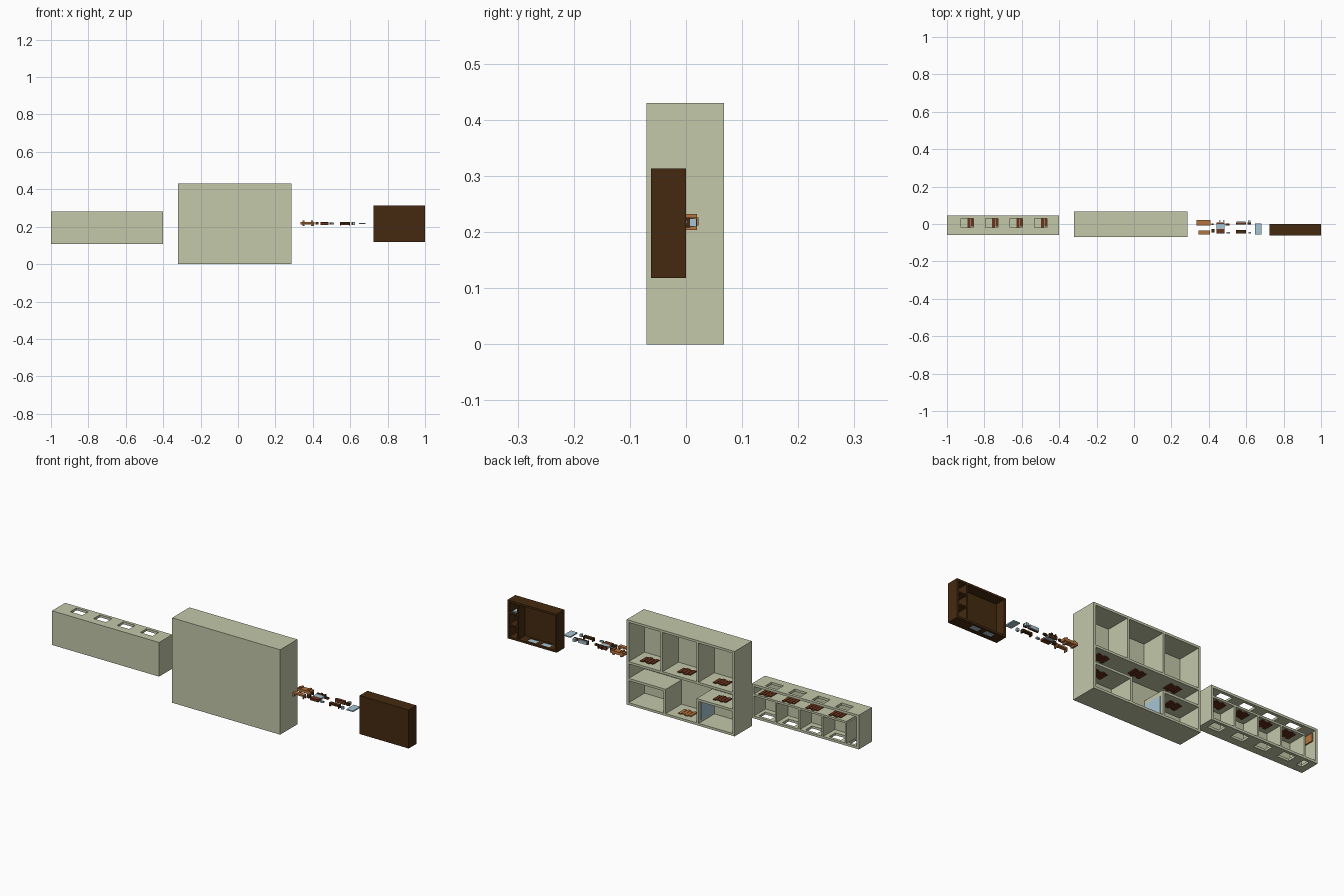
import bpy, bmesh
from mathutils import Vector

if "Cube" in bpy.data.objects:
    bpy.data.objects.remove(bpy.data.objects["Cube"], do_unlink=True)


def material(name, rgb):
    m = bpy.data.materials.new(name)
    m.use_nodes = True
    m.diffuse_color = (*rgb, 1)
    m.node_tree.nodes["Principled BSDF"].inputs["Base Color"].default_value = (*rgb, 1)
    return m


OLIVE = material("pale_olive", (0.55, 0.58, 0.40))
DARK = material("dark_wood", (0.06, 0.023, 0.005))
RED = material("red_wood", (0.145, 0.036, 0.012))
ORANGE = material("orange_wood", (0.47, 0.175, 0.05))
GLASS = material("pale_blue", (0.38, 0.56, 0.66))


def boxes(name, mat, *spans):
    """One object from boxes given as (x0, x1, y0, y1, z0, z1)."""
    bm = bmesh.new()
    for x0, x1, y0, y1, z0, z1 in spans:
        new = bmesh.ops.create_cube(bm, size=1)["verts"]
        mid = Vector((x0 + x1, y0 + y1, z0 + z1)) / 2
        for v in new:
            v.co = Vector((v.co.x * (x1 - x0), v.co.y * (y1 - y0), v.co.z * (z1 - z0))) + mid
    mesh = bpy.data.meshes.new(name)
    bm.to_mesh(mesh)
    bm.free()
    mesh.materials.append(mat)
    obj = bpy.data.objects.new(name, mesh)
    bpy.context.collection.objects.link(obj)
    return obj


def slab(name, mat, x0, x1, y0, y1, z0, z1, holes=(), h0=-0.02, h1=0.03):
    """Level plate with a row of rectangular openings, each (x0, x1)."""
    if not holes:
        return boxes(name, mat, (x0, x1, y0, y1, z0, z1))
    parts = [(x0, x1, y0, h0, z0, z1), (x0, x1, h1, y1, z0, z1)]
    start = x0
    for a, b in sorted(holes):
        parts.append((start, a, h0, h1, z0, z1))
        start = b
    parts.append((start, x1, h0, h1, z0, z1))
    return boxes(name, mat, *parts)


def shell(name, mat, x0, x1, y0, y1, z0, z1, t, top=(), bottom=(), h0=-0.02, h1=0.03):
    """Case that is open at the back."""
    boxes(name + "_front_wall", mat, (x0, x1, y0, y0 + t, z0, z1))
    boxes(name + "_side_walls", mat, (x0, x0 + t, y0 + t, y1, z0 + t, z1 - t),
          (x1 - t, x1, y0 + t, y1, z0 + t, z1 - t))
    slab(name + "_roof", mat, x0, x1, y0 + t, y1, z1 - t, z1, top, h0, h1)
    slab(name + "_base", mat, x0, x1, y0 + t, y1, z0, z0 + t, bottom, h0, h1)


def hatch(name, mat, x, z0, z1, w=0.066, y0=-0.02, y1=0.03):
    """Planked trapdoor with staggered ends."""
    n = 4
    step = w / n
    boxes(name, mat, *[(x - w / 2 + i * step, x - w / 2 + (i + 0.9) * step,
                        y0 + 0.006 * (i % 2), y1 + 0.006 * (i % 2), z0, z1) for i in range(n)])


# Long low block: rooms below, corridor above
T = 0.012
hatch_x = [-0.463 - 0.131 * i for i in range(4)]
shell("low_block", OLIVE, -1, -0.4, -0.06, 0.045, 0.107, 0.28, T,
      [(x - 0.07, x - 0.002) for x in hatch_x],
      [(x - 0.033, x + 0.033) for x in hatch_x] + [(-0.965, -0.935)])
boxes("low_block_middle_floor", OLIVE, (-0.93, -0.4 - T, -0.05, 0.045, 0.22, 0.23))
for i, x in enumerate(hatch_x):
    hatch(f"low_block_hatch_{i + 1}", RED, x, 0.216, 0.234)
    boxes(f"low_block_divider_{i + 1}", OLIVE,
          (x - 0.075, x - 0.066, -0.05, 0.045, 0.107 + T, 0.22))
boxes("low_block_door", ORANGE, (-0.99, -0.982, -0.02, 0.03, 0.222, 0.262))

# Tall block: three upper rooms, side rooms on two floors, open hall
shell("tall_block", OLIVE, -0.32, 0.285, -0.07, 0.068, 0, 0.43, T)
boxes("upper_floor", OLIVE, (-0.31, 0.275, -0.06, 0.068, 0.208, 0.22))
boxes("upper_dividers", OLIVE, *[(x - 0.012, x, -0.06, 0.068, 0.22, 0.42) for x in (0.095, -0.106)])
for i, x in enumerate((0.198, -0.01, -0.21)):
    hatch(f"upper_hatch_{i + 1}", RED, x, 0.204, 0.225, 0.07)
for side, a, b, wall in (("left", 0.066, 0.275, 0.066), ("right", -0.31, -0.107, -0.119)):
    boxes(side + "_middle_floor", OLIVE, (a, b, -0.06, 0.068, 0.123, 0.135))
    boxes(side + "_hall_wall", OLIVE, (wall, wall + T, -0.06, 0.068, T, 0.123))
hatch("right_middle_hatch", RED, -0.21, 0.119, 0.14, 0.07)
hatch("left_middle_hatch", RED, 0.21, 0.119, 0.134, 0.07)
hatch("hall_floor_hatch", ORANGE, -0.015, 0.008, 0.017, 0.07)
boxes("hall_window", GLASS, (-0.122, -0.104, -0.045, 0.05, 0.022, 0.112))

# Dark cabinet with a shelf column and two glazed openings in its base
glazing = [(0.775, 0.825), (0.85, 0.9)]
shell("cabinet", DARK, 0.725, 1, -0.062, 0, 0.118, 0.313, 0.01, (), glazing, -0.042, -0.012)
for i, (a, b) in enumerate(glazing):
    boxes(f"cabinet_glass_{i + 1}", GLASS, (a, b, -0.042, -0.012, 0.12, 0.126))
boxes("cabinet_divider", DARK, (0.938, 0.946, -0.052, 0, 0.128, 0.303))
boxes("cabinet_shelves", DARK, *[(0.946, 0.99, -0.052, 0, z, z + 0.007) for z in (0.185, 0.245)])
boxes("cabinet_shelf_glass", GLASS, (0.955, 0.98, -0.042, -0.012, 0.252, 0.258))


def table(name, mat, x0, x1, y0, y1, z0, z1, top):
    """Flat top on four legs."""
    leg = 0.006
    boxes(name, mat, (x0, x1, y0, y1, z1 - top, z1),
          *[(x, x + leg, y, y + leg, z0, z1 - top)
            for x in (x0, x1 - leg) for y in (y0, y1 - leg)])


# Loose furniture between the block and the cabinet
boxes("large_bench", ORANGE, (0.335, 0.41, -0.007, 0.022, 0.212, 0.226))
boxes("large_bench_ends", ORANGE, (0.345, 0.355, -0.005, 0.02, 0.204, 0.232),
      (0.39, 0.4, -0.005, 0.02, 0.204, 0.232))
table("small_bench", ORANGE, 0.345, 0.405, -0.055, -0.036, 0.205, 0.225, 0.008)
boxes("stools", DARK, (0.415, 0.43, -0.045, -0.026, 0.212, 0.224),
      (0.415, 0.425, -0.005, 0.003, 0.212, 0.224))
boxes("bed_frame", RED, (0.44, 0.485, -0.052, -0.026, 0.21, 0.222))
boxes("bed_cover", GLASS, (0.44, 0.485, -0.026, 0.001, 0.213, 0.222))
boxes("bed_headboard", RED, (0.44, 0.485, 0.001, 0.008, 0.208, 0.226))
boxes("bed_posts", DARK, *[(x, x + 0.007, 0.014, 0.02, 0.212, 0.224) for x in (0.455, 0.476)])
boxes("small_cushion", GLASS, (0.495, 0.513, -0.052, -0.042, 0.213, 0.221))
boxes("small_chest", DARK, (0.49, 0.51, -0.008, 0.002, 0.213, 0.222))
table("long_table", DARK, 0.545, 0.6, -0.05, -0.033, 0.207, 0.224, 0.009)
boxes("sofa_seat", RED, (0.545, 0.6, -0.002, 0.007, 0.208, 0.226))
boxes("sofa_cushion", GLASS, (0.548, 0.597, 0.007, 0.013, 0.209, 0.225))
boxes("side_seat", DARK, (0.608, 0.625, -0.003, 0.007, 0.209, 0.224))
boxes("side_seat_pad", GLASS, (0.609, 0.624, 0.007, 0.019, 0.21, 0.224))
boxes("lamp_block", GLASS, (0.613, 0.625, -0.052, -0.042, 0.21, 0.224))
boxes("glass_slab", GLASS, (0.647, 0.683, -0.055, 0.002, 0.215, 0.221))
